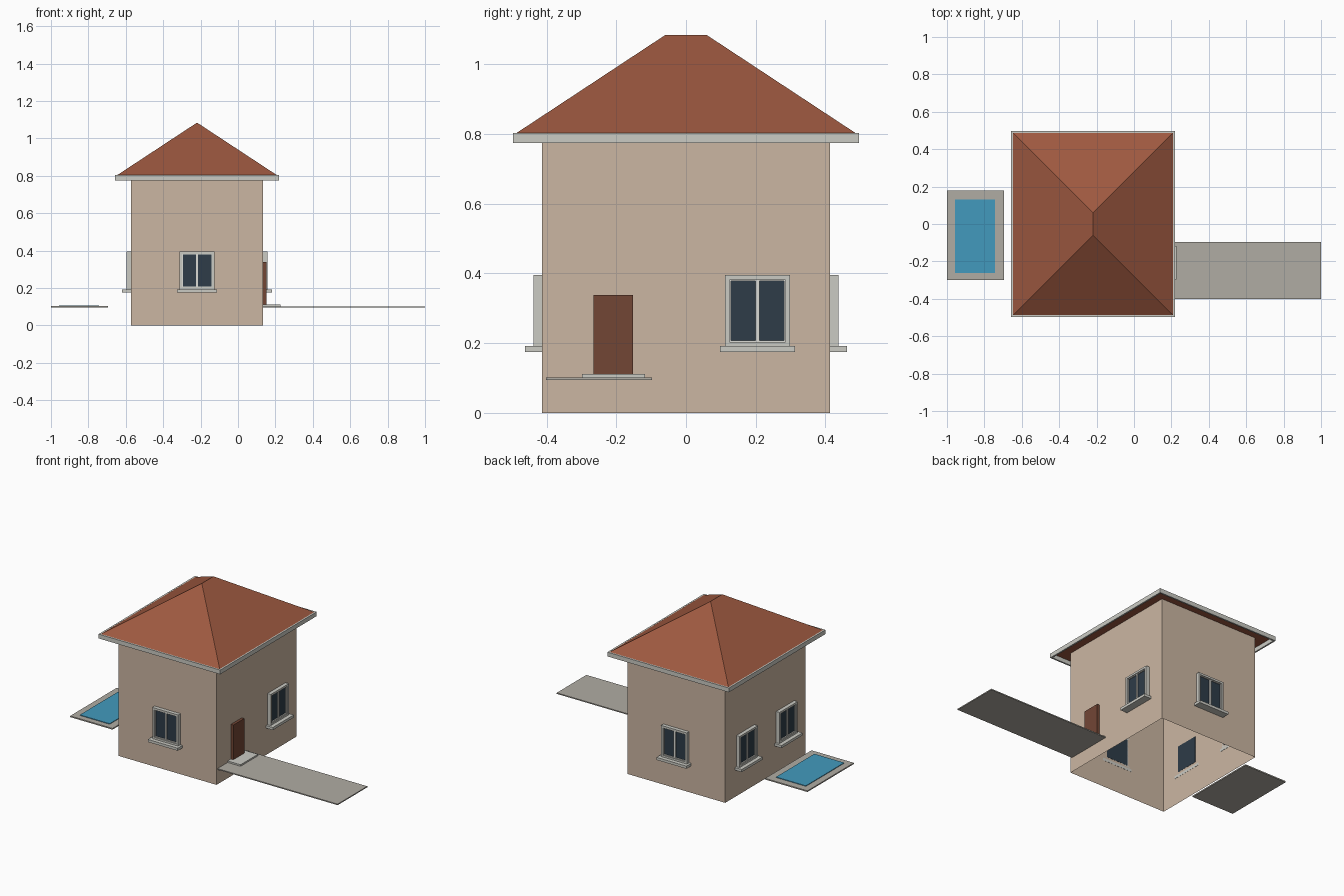
import bpy
import bmesh
from math import radians
from mathutils import Matrix, Vector

cube = bpy.data.objects.get("Cube")
if cube:
    bpy.data.objects.remove(cube, do_unlink=True)


def material(name, *rgb):
    """Flat material from 0-255 display colour."""
    linear = [((c / 255 + 0.055) / 1.055) ** 2.4 for c in rgb] + [1]
    mat = bpy.data.materials.new(name)
    mat.use_nodes = True
    mat.diffuse_color = linear
    bsdf = mat.node_tree.nodes["Principled BSDF"]
    bsdf.inputs["Base Color"].default_value = linear
    bsdf.inputs["Roughness"].default_value = 0.8
    return mat


WALL = material("beige plaster", 203, 182, 162)
ROOF = material("terracotta", 158, 89, 64)
TRIM = material("light grey trim", 203, 203, 196)
SASH = material("pale sash", 220, 220, 214)
GLASS = material("dark glass", 46, 60, 72)
DOOR = material("brown wood", 114, 70, 53)
PAVING = material("grey paving", 176, 172, 163)
WATER = material("pool water", 66, 154, 190)


def finish(name, bm, mat, matrix=Matrix()):
    mesh = bpy.data.meshes.new(name)
    bmesh.ops.recalc_face_normals(bm, faces=bm.faces)
    bm.to_mesh(mesh)
    bm.free()
    mesh.materials.append(mat)
    obj = bpy.data.objects.new(name, mesh)
    obj.matrix_world = matrix
    bpy.context.collection.objects.link(obj)


def add_box(bm, x, y, z):
    """Box from (low, high) pairs on each axis."""
    size = Vector((x[1] - x[0], y[1] - y[0], z[1] - z[0]))
    mid = Vector((sum(x), sum(y), sum(z))) / 2
    mat = Matrix.Translation(mid) @ Matrix.Diagonal(size).to_4x4()
    return bmesh.ops.create_cube(bm, size=1, matrix=mat)["verts"]


def boxes(name, mat, *parts, matrix=Matrix()):
    bm = bmesh.new()
    for part in parts:
        add_box(bm, *part)
    finish(name, bm, mat, matrix)


def ring(w, z, depth, t):
    """Four bars around an upright rectangle of half width w."""
    return [((-w, w), depth, (z[0], z[0] + t)),
            ((-w, w), depth, (z[1] - t, z[1])),
            ((-w, t - w), depth, (z[0] + t, z[1] - t)),
            ((w - t, w), depth, (z[0] + t, z[1] - t))]


def window(side, x, y, angle):
    """Window facing -y before being turned to its wall."""
    m = Matrix.Translation((x, y, 0)) @ Matrix.Rotation(radians(angle), 4, "Z")
    frame = ring(0.093, (0.191, 0.395), (-0.024, 0), 0.013)
    boxes(side + "_window_frame", TRIM, *frame, matrix=m)
    sash = ring(0.08, (0.204, 0.382), (-0.019, 0), 0.004)
    sash.append(((-0.006, 0.006), (-0.019, 0), (0.208, 0.378)))
    boxes(side + "_window_sash", SASH, *sash, matrix=m)
    boxes(side + "_window_glass", GLASS,
          ((-0.077, 0.077), (-0.012, 0.001), (0.207, 0.379)), matrix=m)
    boxes(side + "_window_sill", TRIM,
          ((-0.108, 0.108), (-0.049, 0.001), (0.175, 0.192)), matrix=m)


# House walls, open underneath
CX, HX, HY = -0.219, 0.353, 0.413
EAVE = 0.802
bm = bmesh.new()
add_box(bm, (CX - HX, CX + HX), (-HY, HY), (0, EAVE - 0.002))
floor = [f for f in bm.faces if f.calc_center_median().z < 0.01]
bmesh.ops.delete(bm, geom=floor, context="FACES")
finish("house_walls", bm, WALL)

# Hipped roof: a box whose top is pulled in to a short ridge
RX, RY = 0.429, 0.488
bm = bmesh.new()
for v in add_box(bm, (CX - RX, CX + RX), (-RY, RY), (EAVE, 1.084)):
    if v.co.z > 1:
        v.co.x = CX
        v.co.y = 0.06 if v.co.y > 0 else -0.06
bmesh.ops.remove_doubles(bm, verts=bm.verts, dist=0.001)
finish("hipped_roof", bm, ROOF)

# Gutter boards around the eaves
GX, GY, GT = 0.438, 0.497, 0.01
GZ = (0.775, 0.803)
gutter = []
for s in (-1, 1):
    xs = sorted((CX + s * GX, CX + s * (GX - GT)))
    ys = sorted((s * GY, s * (GY - GT)))
    gutter.append((xs, (GT - GY, GY - GT), GZ))
    gutter.append(((CX - GX, CX + GX), ys, GZ))
boxes("gutter", TRIM, *gutter)

# Windows
window("front", CX, -HY, 0)
window("back", CX, HY, 180)
window("left", CX + HX, 0.205, 90)
window("right_back", CX - HX, 0.205, -90)
window("right_front", CX - HX, -0.205, -90)

# Entrance and path
WX = CX + HX
boxes("front_door", DOOR, ((WX, 0.152), (-0.265, -0.152), (0.112, 0.338)))
boxes("door_step", TRIM, ((WX, 0.227), (-0.298, -0.118), (0.1, 0.112)))
boxes("garden_path", PAVING, ((WX, 1), (-0.402, -0.097), (0.095, 0.102)))

# Pool
boxes("pool_rim", PAVING, ((-1, -0.695), (-0.3, 0.178), (0.095, 0.103)))
boxes("pool_water", WATER, ((-0.957, -0.742), (-0.262, 0.132), (0.1, 0.107)))
